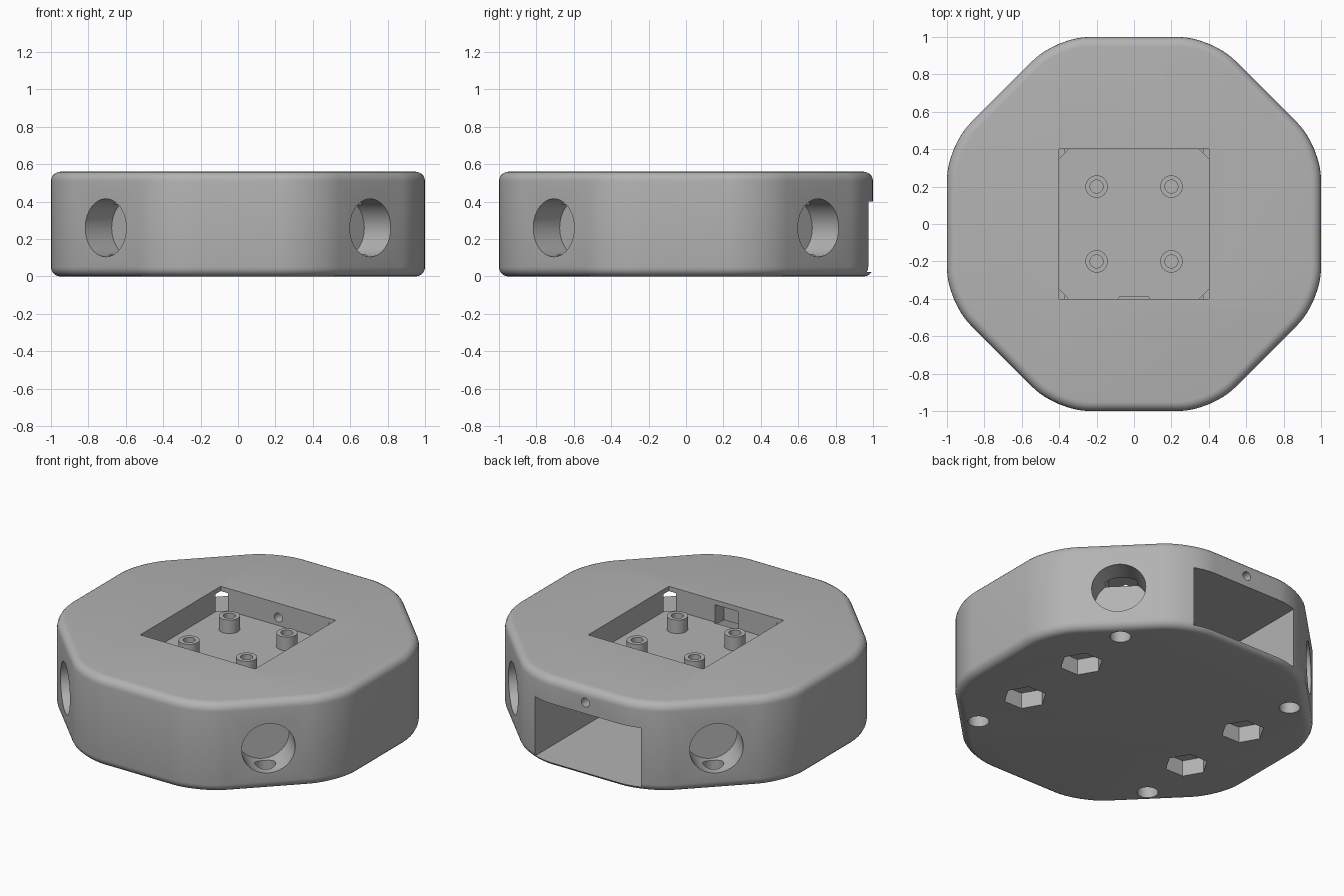
import bpy, bmesh, math
from mathutils import Matrix, Vector

old = bpy.data.objects.get("Cube")
if old:
    bpy.data.objects.remove(old, do_unlink=True)

HEIGHT = 0.56
POCKET_FLOOR = 0.42

grey = bpy.data.materials.new("plain_grey")
grey.use_nodes = True
colour = (0.45, 0.45, 0.45, 1)
grey.diffuse_color = colour
grey.node_tree.nodes["Principled BSDF"].inputs["Base Color"].default_value = colour


def make_object(name, bm):
    bmesh.ops.recalc_face_normals(bm, faces=bm.faces)
    mesh = bpy.data.meshes.new(name)
    bm.to_mesh(mesh)
    bm.free()
    mesh.materials.append(grey)
    obj = bpy.data.objects.new(name, mesh)
    bpy.context.collection.objects.link(obj)
    return obj


def prism(name, radius, length, sides, matrix):
    bm = bmesh.new()
    bmesh.ops.create_cone(bm, cap_ends=True, segments=sides, radius1=radius,
                          radius2=radius, depth=length, matrix=matrix)
    return make_object(name, bm)


def box(name, low, high, turn=0):
    low, high = Vector(low), Vector(high)
    bm = bmesh.new()
    bmesh.ops.create_cube(bm, size=1)
    bmesh.ops.scale(bm, vec=high - low, verts=bm.verts)
    bmesh.ops.translate(bm, vec=(low + high) / 2, verts=bm.verts)
    bmesh.ops.rotate(bm, matrix=Matrix.Rotation(turn, 3, 'Z'), verts=bm.verts)
    return make_object(name, bm)


def activate(obj):
    bpy.ops.object.select_all(action='DESELECT')
    obj.select_set(True)
    bpy.context.view_layer.objects.active = obj


def cut(target, cutter):
    mod = target.modifiers.new("cut", 'BOOLEAN')
    mod.operation, mod.solver, mod.object = 'DIFFERENCE', 'EXACT', cutter
    activate(target)
    bpy.ops.object.modifier_apply(modifier=mod.name)
    bpy.data.objects.remove(cutter, do_unlink=True)


def upright(x, y, z, turn=0):
    return Matrix.Translation((x, y, z)) @ Matrix.Rotation(turn, 4, 'Z')


# Octagonal housing with rounded corners and rims
bm = bmesh.new()
bmesh.ops.create_cone(bm, cap_ends=True, segments=8, depth=HEIGHT,
                      radius1=1 / math.cos(math.pi / 8), radius2=1 / math.cos(math.pi / 8),
                      matrix=upright(0, 0, HEIGHT / 2, math.pi / 8))
corners = [e for e in bm.edges if abs(e.verts[0].co.z - e.verts[1].co.z) > 0.1]
bmesh.ops.bevel(bm, geom=corners, offset=0.175, segments=8, profile=0.5, affect='EDGES')
rims = [e for e in bm.edges if abs(e.verts[0].co.z - e.verts[1].co.z) < 0.01]
bmesh.ops.bevel(bm, geom=rims, offset=0.05, segments=5, profile=0.5, affect='EDGES')
housing = make_object("housing", bm)

# Rear compartment, top pocket, front passage and rear pin hole
cut(housing, box("compartment_cutter", (-0.37, -0.5, 0.025), (0.37, 1.2, 0.4)))
cut(housing, box("pocket_cutter", (-0.4, -0.4, POCKET_FLOOR), (0.4, 0.4, 0.7)))
cut(housing, box("passage_cutter", (-0.08, -0.49, 0.39), (0.08, -0.39, 0.53)))
cut(housing, prism("pin_cutter", 0.028, 0.8, 24,
                   Matrix.Translation((0, 0.75, 0.47)) @ Matrix.Rotation(math.pi / 2, 4, 'X')))

# Diagonal ports, each with a wire channel and a screw hole below
for i in range(4):
    angle = math.pi / 4 + i * math.pi / 2
    c, s = math.cos(angle), math.sin(angle)
    along = Matrix.Rotation(angle, 4, 'Z') @ Matrix.Rotation(math.pi / 2, 4, 'Y')
    cut(housing, prism("port_cutter", 0.155, 0.4, 48,
                       Matrix.Translation((c, s, 0.26)) @ along))
    cut(housing, box("channel_cutter", (0.53, -0.095, 0.385), (0.85, 0.095, 0.53), angle))
    cut(housing, prism("screw_cutter", 0.06, 0.4, 32, upright(0.89 * c, 0.89 * s, 0)))

# Hexagonal nut recesses in the underside
for x in (-0.6, 0.6):
    for y in (-0.25, 0.25):
        cut(housing, prism("nut_cutter", 0.125, 0.2, 6, upright(x, y, 0, math.pi / 6)))

parts = [housing]

# Hollow mounting posts in the pocket
for side, x in (("right", -0.2), ("left", 0.2)):
    for end, y in (("front", -0.2), ("back", 0.2)):
        post = prism(end + "_" + side + "_post", 0.06, 0.09, 32,
                     upright(x, y, POCKET_FLOOR + 0.04))
        cut(post, prism("bore_cutter", 0.035, 0.16, 32, upright(x, y, 0.505)))
        parts.append(post)

for part in parts:
    activate(part)
    bpy.ops.object.shade_smooth_by_angle(angle=math.radians(30))
